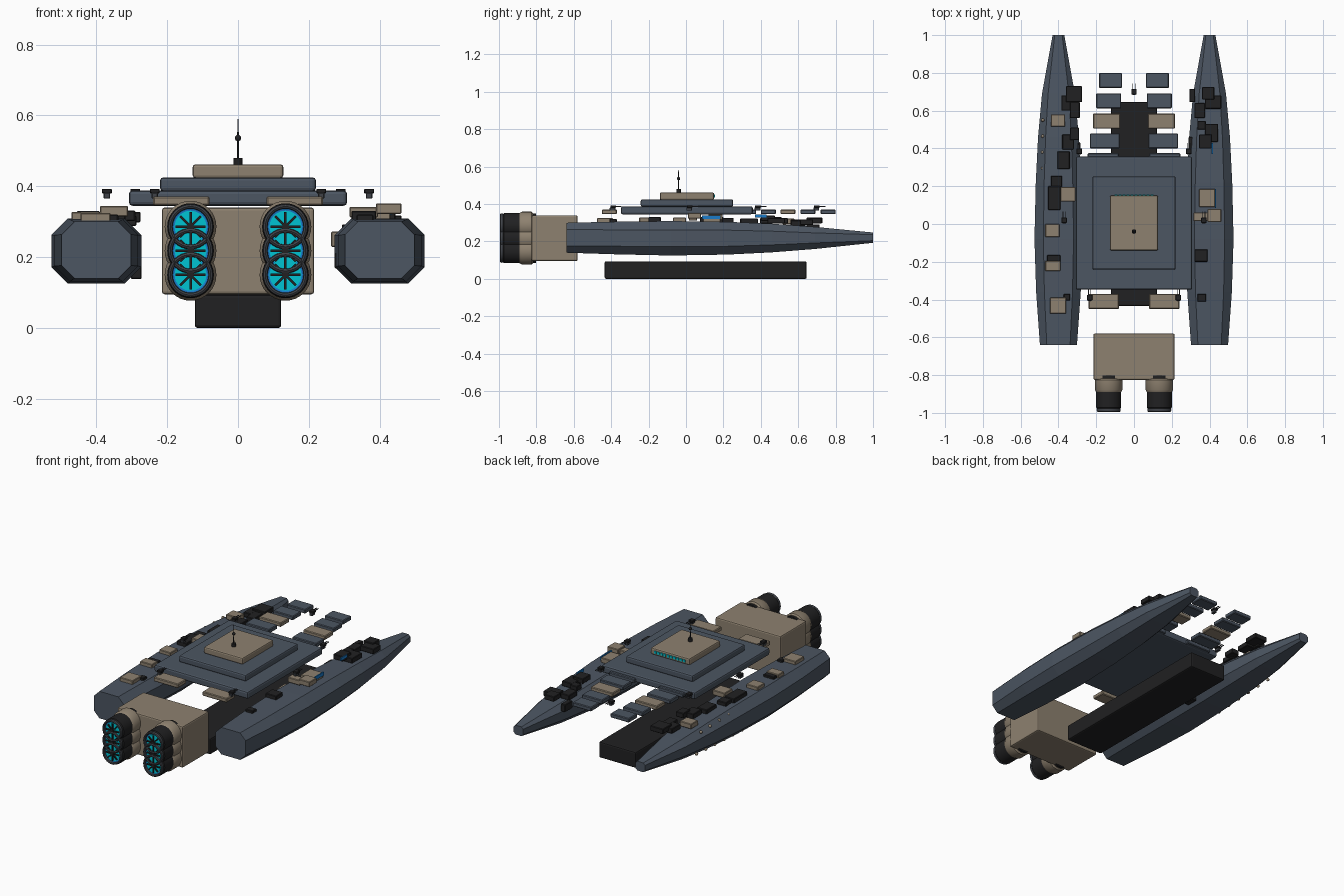
import bpy, bmesh, math
from mathutils import Matrix, Vector


def mat(name, rgb):
    m = bpy.data.materials.new(name)
    m.diffuse_color = (*rgb, 1)
    return m


GREY = mat("slate grey", (0.072, 0.092, 0.122))
TAN = mat("tan", (0.27, 0.22, 0.16))
BLACK = mat("near black", (0.015, 0.015, 0.016))
RIM = mat("dark rim grey", (0.05, 0.055, 0.065))
CYAN = mat("engine cyan", (0.0, 0.55, 0.65))
BLUE = mat("light blue", (0.01, 0.2, 0.6))


def finish(name, bm, m, smooth=False):
    bmesh.ops.recalc_face_normals(bm, faces=bm.faces)
    me = bpy.data.meshes.new(name)
    bm.to_mesh(me)
    bm.free()
    me.materials.append(m)
    ob = bpy.data.objects.new(name, me)
    bpy.context.collection.objects.link(ob)
    if smooth:
        bpy.ops.object.select_all(action='DESELECT')
        ob.select_set(True)
        bpy.context.view_layer.objects.active = ob
        bpy.ops.object.shade_smooth_by_angle(angle=math.radians(35))
    return ob


def box(name, x0, x1, y0, y1, z0, z1, m, bevel=0.0, seg=2):
    bm = bmesh.new()
    bmesh.ops.create_cube(bm, size=1)
    bmesh.ops.scale(bm, vec=(x1 - x0, y1 - y0, z1 - z0), verts=bm.verts)
    bmesh.ops.translate(bm, vec=((x0 + x1) / 2, (y0 + y1) / 2, (z0 + z1) / 2), verts=bm.verts)
    if bevel:
        bmesh.ops.bevel(bm, geom=bm.edges[:], offset=bevel, segments=seg, profile=0.5, affect='EDGES')
    return finish(name, bm, m)


def lathe(name, profile, loc, m, axis='Y', n=32):
    """Spin (radius, distance) points around the Y or Z axis."""
    bm = bmesh.new()
    rings = []
    for r, h in profile:
        ring = []
        for i in range(n):
            a = 2 * math.pi * i / n
            c, s = r * math.cos(a), r * math.sin(a)
            ring.append(bm.verts.new(Vector(loc) + Vector((c, h, s) if axis == 'Y' else (c, s, h))))
        rings.append(ring)
    for a, b in zip(rings, rings[1:]):
        for i in range(n):
            bm.faces.new((a[i], a[(i + 1) % n], b[(i + 1) % n], b[i]))
    bm.faces.new(rings[0])
    bm.faces.new(rings[-1])
    return finish(name, bm, m, True)


def ball(name, loc, r, m):
    bm = bmesh.new()
    bmesh.ops.create_uvsphere(bm, u_segments=12, v_segments=8, radius=r, matrix=Matrix.Translation(loc))
    return finish(name, bm, m, True)


# Twin octagonal hulls, lofted through stations (y, half width, bottom, top)
STATIONS = [(-0.64, 0.098, 0.14, 0.30), (-0.36, 0.118, 0.131, 0.306), (-0.08, 0.127, 0.125, 0.309),
            (0.22, 0.12, 0.13, 0.305), (0.46, 0.108, 0.142, 0.295), (0.69, 0.087, 0.16, 0.278),
            (1.0, 0.031, 0.193, 0.248)]
for side, label in ((-1, "left"), (1, "right")):
    bm = bmesh.new()
    rings = []
    for y, w, lo, hi in STATIONS:
        c = w * 0.37
        pts = [(-w, lo + c), (-w + c, lo), (w - c, lo), (w, lo + c)]
        k = min(c, (hi - lo) * 0.3)
        pts = [(-w, lo + k), (-w + c, lo), (w - c, lo), (w, lo + k),
               (w, hi - k), (w - c, hi), (-w + c, hi), (-w, hi - k)]
        rings.append([bm.verts.new((side * 0.4 + px, y, pz)) for px, pz in pts])
    for a, b in zip(rings, rings[1:]):
        for i in range(8):
            bm.faces.new((a[i], a[(i + 1) % 8], b[(i + 1) % 8], b[i]))
    bm.faces.new(rings[0])
    bm.faces.new(rings[-1])
    finish(label + "_hull", bm, GREY)

# Keel, engine block and stepped decks
box("keel", -0.122, 0.122, -0.435, 0.645, 0, 0.094, BLACK, 0.008)
box("engine_block", -0.215, 0.215, -0.825, -0.58, 0.095, 0.34, TAN, 0.008)
box("lower_deck", -0.308, 0.308, -0.348, 0.357, 0.345, 0.388, GREY, 0.01)
box("middle_deck", -0.22, 0.22, -0.242, 0.252, 0.386, 0.425, GREY, 0.009)
box("bridge", -0.128, 0.128, -0.14, 0.15, 0.423, 0.462, TAN, 0.008)
for i in range(10):
    x = -0.095 + i * 0.19 / 9
    box("bridge_window", x - 0.007, x + 0.007, 0.148, 0.155, 0.436, 0.45, CYAN)

# Antenna mast
A = (0, -0.04, 0)
lathe("antenna_base", [(0.012, 0.46), (0.012, 0.48)], A, BLACK, 'Z', 12)
lathe("antenna_rod", [(0.003, 0.47), (0.0025, 0.54), (0.001, 0.59)], A, BLACK, 'Z', 8)
ball("antenna_ball", (0, -0.04, 0.536), 0.009, BLACK)

# Engine clusters
for x in (-0.134, 0.134):
    for z in (0.286, 0.218, 0.15):
        o = (x, 0, z)
        lathe("engine_mount", [(0.064, -0.803), (0.064, -0.83)], o, BLACK)
        lathe("engine_housing", [(0.066, -0.818), (0.073, -0.826), (0.073, -0.878), (0.066, -0.89)], o, TAN)
        lathe("engine_nozzle", [(0.066, -0.88), (0.066, -0.972), (0.06, -0.98), (0.055, -0.98),
                                (0.051, -0.955)], o, BLACK)
        lathe("nozzle_rim", [(0.062, -0.978), (0.064, -0.985), (0.062, -0.992), (0.057, -0.995),
                             (0.052, -0.992), (0.05, -0.978)], o, RIM)
        lathe("glow_ring", [(0.052, -0.975), (0.052, -0.981), (0.044, -0.979)], o, BLUE)
        lathe("engine_glow", [(0.045, -0.97), (0.045, -0.983)], o, CYAN)
        lathe("engine_hub", [(0.009, -0.97), (0.009, -0.992)], o, BLACK, 'Y', 12)
        for k in range(4):
            sp = box("engine_spoke", -0.042, 0.042, -0.99, -0.98, -0.0035, 0.0035, BLACK)
            sp.rotation_euler = (0, k * math.pi / 4, 0)
            sp.location = (x, 0, z)

# Paired deck plates along the centre line (y, inner x, outer x, colour)
for y, a, b, m in ((0.76, 0.063, 0.185, GREY), (0.652, 0.068, 0.2, GREY), (0.545, 0.073, 0.217, TAN),
                   (0.44, 0.076, 0.233, GREY), (0.335, 0.08, 0.245, GREY), (-0.41, 0.08, 0.24, TAN)):
    for s in (-1, 1):
        box("deck_plate", min(s * a, s * b), max(s * a, s * b), y - 0.04, y + 0.04, 0.346, 0.371, m, 0.004, 1)

# Small turrets
for x, y in ((0, 0.7), (0.235, -0.39), (0.37, 0.02), (0.29, 0.385)):
    for s in ((-1, 1) if x else (1,)):
        cx = s * x
        box("turret_base", cx - 0.009, cx + 0.009, y - 0.018, y + 0.012, 0.365, 0.382, RIM, 0.002, 1)
        box("turret_head", cx - 0.014, cx + 0.014, y - 0.015, y + 0.015, 0.38, 0.393, BLACK, 0.002, 1)
        for d in (-0.006, 0.006):
            box("turret_barrel", cx + d - 0.002, cx + d + 0.002, y + 0.01, y + 0.045, 0.385, 0.389, RIM)

# Equipment boxes on the hulls (x0, x1, y0, y1, top)
DARK_BOXES = [
    (-.36, -.275, .645, .73, .328), (-.385, -.335, .6, .68, .318), (-.34, -.287, .56, .645, .318),
    (-.34, -.29, .445, .51, .332), (-.38, -.318, .395, .475, .325), (-.405, -.34, .29, .385, .322),
    (-.44, -.38, .195, .255, .325), (-.455, -.39, .075, .2, .33), (-.46, -.39, -.2, -.165, .322),
    (-.372, -.338, -.405, -.37, .32), (.36, .425, .66, .725, .325), (.375, .462, .61, .68, .318),
    (.32, .375, .56, .64, .312), (.375, .445, .435, .53, .325), (.345, .41, .4, .475, .34),
    (.335, .38, .5, .545, .325), (.32, .39, -.2, -.135, .33), (.335, .382, -.41, -.37, .32)]
TAN_BOXES = [
    (-.44, -.365, .515, .58, .322), (-.39, -.31, .12, .195, .345), (-.47, -.395, -.07, 0, .328),
    (-.47, -.39, -.25, -.195, .328), (-.445, -.36, -.475, -.39, .325), (.345, .43, .09, .185, .335),
    (.39, .462, .01, .08, .352), (.315, .395, .015, .06, .342)]
for boxes, m in ((DARK_BOXES, BLACK), (TAN_BOXES, TAN)):
    for x0, x1, y0, y1, top in boxes:
        box("hull_equipment", x0, x1, y0, y1, top - 0.03, top, m, 0.003, 1)

# Boxes on the inner hull flanks
for x, y, z, m in ((0.305, 0.68, 0.27, BLACK), (0.3, 0.425, 0.25, BLACK), (0.275, 0.03, 0.25, TAN),
                   (0.285, -0.17, 0.19, BLACK), (-0.305, 0.4, 0.2, BLACK), (-0.29, 0.15, 0.16, BLACK)):
    box("flank_box", x - 0.012, x + 0.018, y - 0.035, y + 0.035, z - 0.022, z + 0.022, m, 0.003, 1)

# Blue light strips on the right hull
box("light_strip", 0.428, 0.435, 0.085, 0.185, 0.32, 0.34, BLUE)
box("light_strip", 0.41, 0.417, 0.37, 0.43, 0.328, 0.345, BLUE)

# Knob lights on the outer chamfers of the left hull
for i in range(6):
    y = 0.55 - i * 0.085
    ball("upper_knob", (-0.483, y, 0.277 + i * 0.002), 0.009, TAN)
    ball("lower_knob", (-0.483, y + 0.04, 0.162 - i * 0.004), 0.009, TAN)
